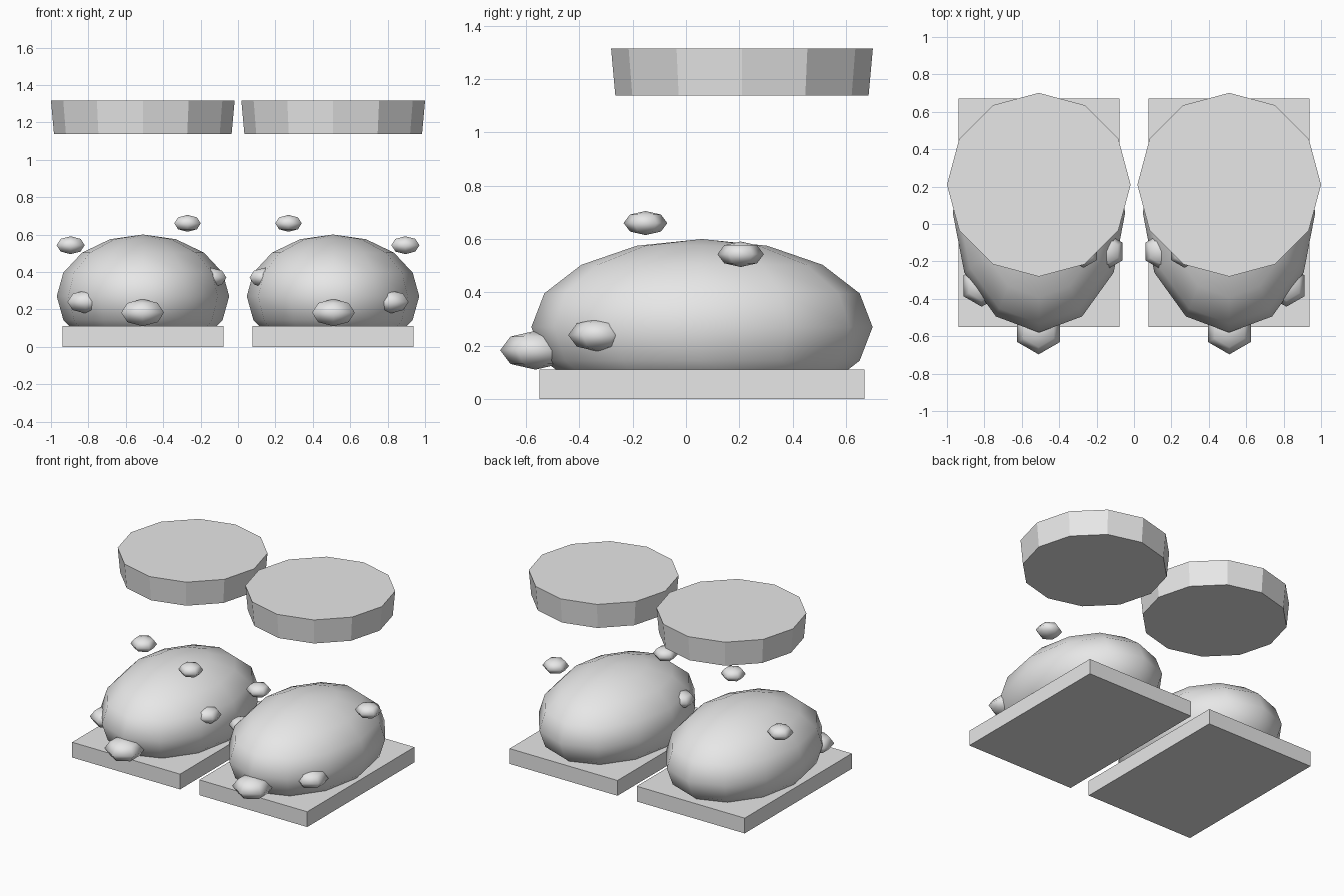
import bpy
import bmesh
from mathutils import Matrix, Vector

default = bpy.data.objects.get("Cube")
if default:
    bpy.data.objects.remove(default, do_unlink=True)

grey = bpy.data.materials.new("plain grey")
grey.use_nodes = True
colour = (0.8, 0.8, 0.8, 1)
grey.diffuse_color = colour
grey.node_tree.nodes["Principled BSDF"].inputs["Base Color"].default_value = colour


def add_object(name, bm, smooth=False):
    mesh = bpy.data.meshes.new(name)
    for face in bm.faces:
        face.smooth = smooth
    bm.to_mesh(mesh)
    bm.free()
    mesh.materials.append(grey)
    obj = bpy.data.objects.new(name, mesh)
    bpy.context.collection.objects.link(obj)
    return obj


def place(centre, scale):
    return Matrix.Translation(centre) @ Matrix.Diagonal((*scale, 1))


def ellipsoid(name, centre, radii, segments, rings, floor=None):
    bm = bmesh.new()
    bmesh.ops.create_uvsphere(bm, u_segments=segments, v_segments=rings,
                              radius=1, matrix=place(centre, radii))
    if floor is not None:
        # Trim the part sunk into the slab
        cut = bmesh.ops.bisect_plane(
            bm, geom=bm.verts[:] + bm.edges[:] + bm.faces[:],
            plane_co=Vector((0, 0, floor)), plane_no=Vector((0, 0, 1)), clear_inner=True)
        rim = [e for e in cut["geom_cut"] if isinstance(e, bmesh.types.BMEdge)]
        bmesh.ops.edgeloop_fill(bm, edges=rim)
    return add_object(name, bm, smooth=True)


# Small pebbles: centre (x outward from the middle), horizontal radius
pebbles = {
    "front_pebble": ((0.51, -0.565, 0.183), 0.132),
    "outer_pebble": ((0.815, -0.33, 0.24), 0.112),
    "inner_pebble": ((0.145, -0.147, 0.37), 0.096),
    "high_pebble": ((0.27, -0.152, 0.66), 0.082),
    "rear_pebble": ((0.895, 0.205, 0.543), 0.087),
}

for side, label in ((1, "left"), (-1, "right")):
    # Base slab
    bm = bmesh.new()
    bmesh.ops.create_cube(bm, size=1, matrix=place((side * 0.507, 0.06, 0.055),
                                                   (0.86, 1.22, 0.11)))
    add_object(f"{label}_base_slab", bm)

    # Large rounded mound
    ellipsoid(f"{label}_mound", (side * 0.508, 0.06, 0.27), (0.461, 0.64, 0.33),
              12, 8, floor=0.06)

    # Floating twelve-sided disc
    bm = bmesh.new()
    bmesh.ops.create_cone(bm, cap_ends=True, segments=12, radius1=0.475, radius2=0.491,
                          depth=0.177,
                          matrix=Matrix.Translation((side * 0.509, 0.21, 1.227)))
    add_object(f"{label}_disc", bm)

    # Pebbles around the mound
    for name, ((x, y, z), r) in pebbles.items():
        ellipsoid(f"{label}_{name}", (side * x, y, z), (r, r, r * 0.55), 6, 4)
